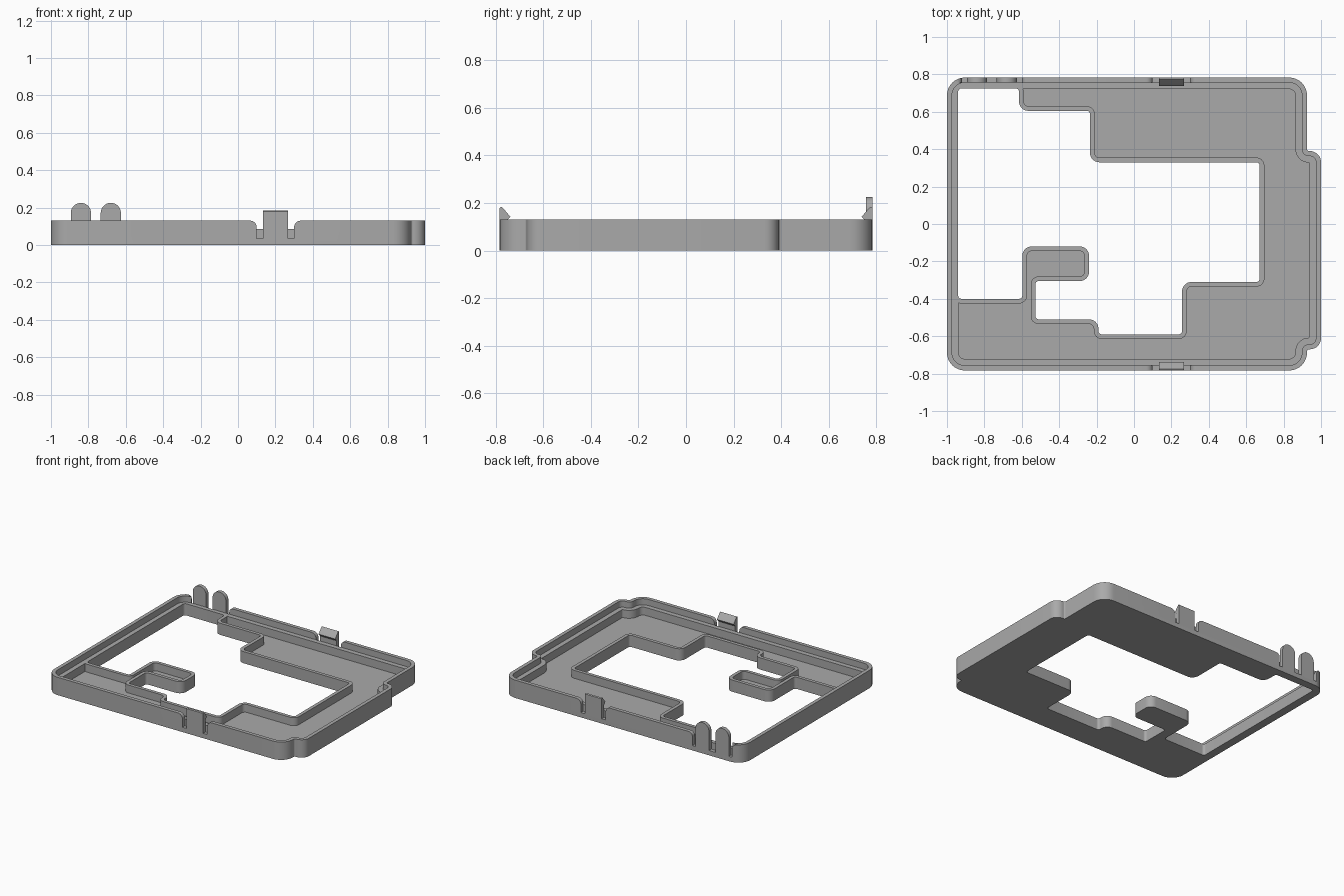
import bpy
import bmesh
from math import radians, pi, sin, cos
from mathutils import Vector

if "Cube" in bpy.data.objects:
    bpy.data.objects.remove(bpy.data.objects["Cube"], do_unlink=True)

grey = bpy.data.materials.new("plain grey")
grey.use_nodes = True
COLOR = (0.4, 0.4, 0.4, 1)
grey.diffuse_color = COLOR
grey.node_tree.nodes["Principled BSDF"].inputs["Base Color"].default_value = COLOR

YE = 0.783                      # half depth of the tray
LIP, LEDGE, WALL = 0.027, 0.062, 0.025
TOP, STEP, FLOOR, SLOT = 0.13, 0.085, 0.027, 0.035


def rounded(points, convex, reflex, grow=0.0):
    """Offset a right-angled counter-clockwise outline and round its corners."""
    pts = [Vector(p) for p in points]
    n = len(pts)
    moved, turns = [], []
    for i, p in enumerate(pts):
        a = (p - pts[i - 1]).normalized()
        b = (pts[(i + 1) % n] - p).normalized()
        moved.append(p + grow * (Vector((a.y, -a.x)) + Vector((b.y, -b.x))))
        turns.append((a, b, a.x * b.y - a.y * b.x))
    out = []
    for i, (p, (a, b, turn)) in enumerate(zip(moved, turns)):
        base = convex[i] if isinstance(convex, list) else convex
        r = max(base + grow, 0.006) if turn > 0 else max(reflex - grow, 0.006)
        centre = p - a * r + b * r
        for k in range(9):
            t = k / 8 * pi / 2
            out.append(centre - b * r * cos(t) + a * r * sin(t))
    return out


def prism(name, outline, low, high, axis="z"):
    """Extrude an outline along z, y (outline in xz) or x (outline in yz)."""
    place = {"z": lambda u, v, h: (u, v, h),
             "y": lambda u, v, h: (u, h, v),
             "x": lambda u, v, h: (h, u, v)}[axis]
    bm = bmesh.new()
    face = bm.faces.new([bm.verts.new(place(u, v, low)) for u, v in outline])
    new = bmesh.ops.extrude_face_region(bm, geom=[face])["geom"]
    shift = Vector(place(0, 0, high - low))
    bmesh.ops.translate(bm, vec=shift, verts=[g for g in new if isinstance(g, bmesh.types.BMVert)])
    bmesh.ops.recalc_face_normals(bm, faces=bm.faces)
    mesh = bpy.data.meshes.new(name)
    bm.to_mesh(mesh)
    bm.free()
    mesh.materials.append(grey)
    obj = bpy.data.objects.new(name, mesh)
    bpy.context.collection.objects.link(obj)
    return obj


def cut(target, cutter):
    """Subtract the cutter and remove it."""
    bpy.context.view_layer.objects.active = target
    mod = target.modifiers.new("cut", "BOOLEAN")
    mod.operation, mod.solver, mod.object = "DIFFERENCE", "EXACT", cutter
    bpy.ops.object.modifier_apply(modifier=mod.name)
    bpy.data.objects.remove(cutter, do_unlink=True)


def notch(x0, x1, flare=0.035):
    """Slot profile in xz whose upper corners sweep outward."""
    arc = [(flare * (1 - cos(t)), TOP - flare + flare * sin(t))
           for t in [k / 6 * pi / 2 for k in range(7)]]
    right = [(x1 + u, v) for u, v in arc]
    left = [(x0 - u, v) for u, v in reversed(arc)]
    return ([(x0, SLOT), (x1, SLOT)] + right + [(x1 + flare, TOP + 0.05),
            (x0 - flare, TOP + 0.05)] + left)


# Outer outline with the raised bulge on the left end
outer = [(-1, -YE), (0.925, -YE), (0.925, -0.67), (1, -0.67),
         (1, 0.39), (0.925, 0.39), (0.925, YE), (-1, YE)]
outer_r = [0.095, 0.095, 0, 0.06, 0.06, 0, 0.095, 0.095]

# Stepped opening through the floor
opening = [(-0.94, -0.4), (-0.597, -0.4), (-0.597, -0.12), (-0.24, -0.12),
           (-0.24, -0.305), (-0.527, -0.305), (-0.527, -0.51), (-0.19, -0.51),
           (-0.19, -0.59), (0.257, -0.59), (0.257, -0.31), (0.672, -0.31),
           (0.672, 0.33), (-0.235, 0.33), (-0.235, 0.605), (-0.615, 0.605),
           (-0.615, 0.725), (-0.94, 0.725)]

# Tray: solid block, ledge recess, floor pocket, opening
tray = prism("tray", rounded(outer, outer_r, 0.01), 0, TOP)
cut(tray, prism("recess", rounded(outer, outer_r, 0.01, -LIP), STEP, TOP + 0.1))
pocket = prism("pocket", rounded(outer, outer_r, 0.01, -LEDGE), FLOOR, TOP + 0.1)
cut(pocket, prism("curb", rounded(opening, 0.018, 0.05, WALL), -0.1, TOP + 0.2))
cut(tray, pocket)
cut(tray, prism("hole", rounded(opening, 0.018, 0.05), -0.1, TOP + 0.2))

# Slots in the lip around the clips and tabs
CLIP = 0.2
for side in (-1, 1):
    ends = sorted((side * (YE - LIP), side * (YE + 0.05)))
    cut(tray, prism("clip_slot", notch(CLIP - 0.1, CLIP + 0.1), *ends, axis="y"))
cut(tray, prism("tab_slot", notch(-0.92, -0.6, 0.03), YE - LIP, YE + 0.05, axis="y"))

parts = [tray]

# Snap clips with hooked tips, front and back
hook = [(0, 0), (0, 0.18), (-0.008, 0.185), (-0.015, 0.178), (-0.045, 0.142),
        (-LIP, 0.122), (-LIP, 0)]
for side, name in ((-1, "front_clip"), (1, "back_clip")):
    profile = [(side * (YE + u), max(v, SLOT - 0.005)) for u, v in hook]
    parts.append(prism(name, profile, CLIP - 0.067, CLIP + 0.067, axis="x"))

# Round-topped tabs on the back lip
R = 0.054
for cx, name in ((-0.84, "right_tab"), (-0.68, "left_tab")):
    crown = [(cx + R * cos(k / 16 * pi), 0.225 - R + R * sin(k / 16 * pi)) for k in range(17)]
    foot = [(cx - R, SLOT - 0.005), (cx + R, SLOT - 0.005)]
    parts.append(prism(name, foot + crown, YE - LIP, YE, axis="y"))

# Smooth the rounded corners, keep the edges sharp
bpy.ops.object.select_all(action="DESELECT")
for part in parts:
    part.select_set(True)
bpy.context.view_layer.objects.active = tray
bpy.ops.object.shade_smooth_by_angle(angle=radians(30))
